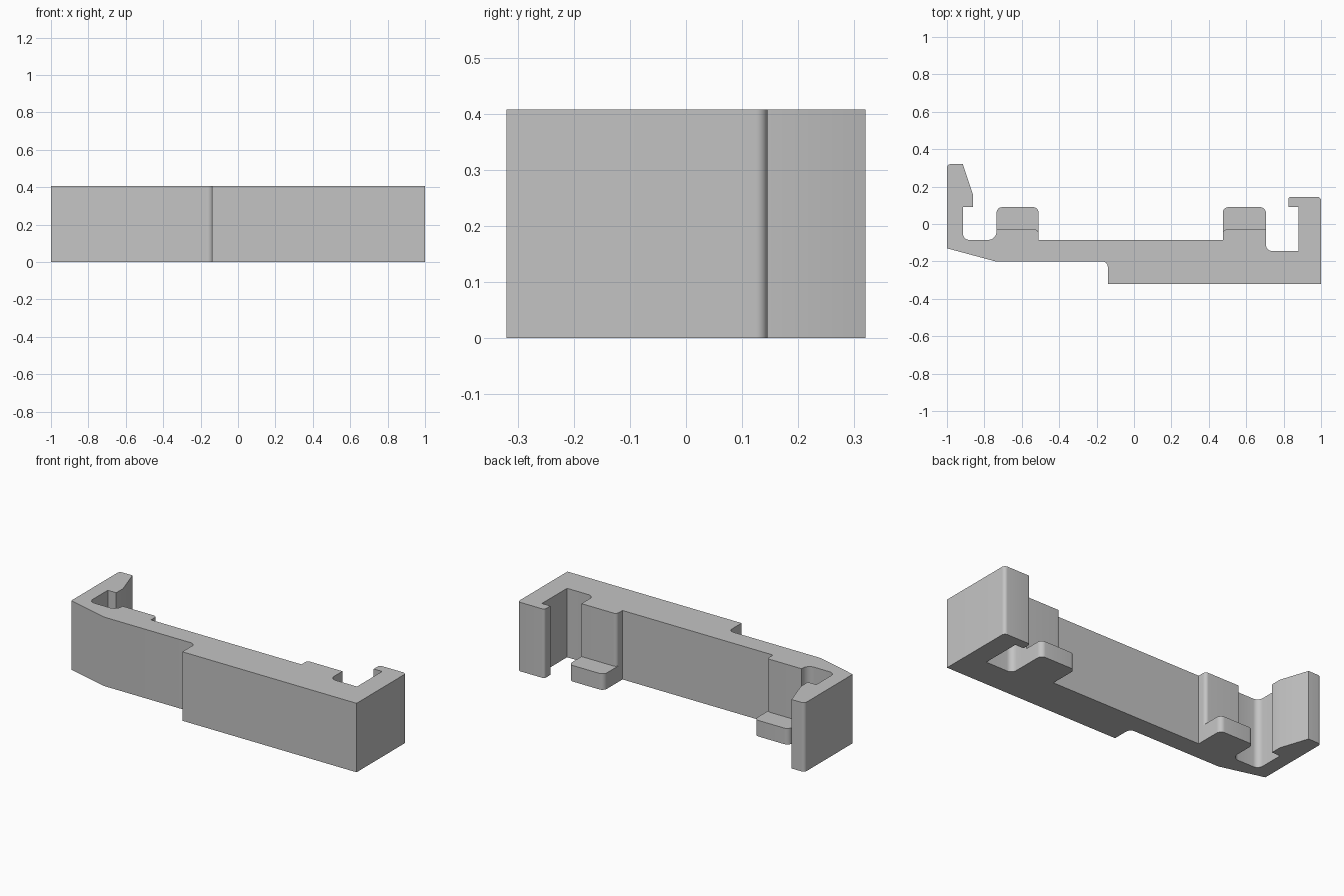
import bpy, bmesh, math
from mathutils import Vector

HEIGHT = 0.408
TAB_HEIGHT = 0.095

cube = bpy.data.objects.get("Cube")
if cube:
    bpy.data.objects.remove(cube, do_unlink=True)

grey = bpy.data.materials.new("plain grey")
grey.use_nodes = True
colour = (0.55, 0.55, 0.55, 1)
grey.diffuse_color = colour
grey.node_tree.nodes["Principled BSDF"].inputs["Base Color"].default_value = colour


def rounded(corners, steps=8):
    """Outline from (x, y, radius) corners with tangent arcs at the corners."""
    outline = []
    for i, (x, y, r) in enumerate(corners):
        p = Vector((x, y))
        if not r:
            outline.append(p)
            continue
        a = (Vector(corners[i - 1][:2]) - p).normalized()
        b = (Vector(corners[(i + 1) % len(corners)][:2]) - p).normalized()
        half = a.angle(b) / 2
        centre = p + (a + b).normalized() * r / math.sin(half)
        start = p + a * r / math.tan(half) - centre
        end = p + b * r / math.tan(half) - centre
        sweep = start.angle(end)
        for k in range(steps + 1):
            t = k / steps
            arc = start * math.sin((1 - t) * sweep) + end * math.sin(t * sweep)
            outline.append(centre + arc / math.sin(sweep))
    return outline


def extrude(name, corners, height):
    bm = bmesh.new()
    base = bm.faces.new([bm.verts.new((p.x, p.y, 0)) for p in rounded(corners)])
    top = bmesh.ops.extrude_face_region(bm, geom=[base], use_keep_orig=True)["geom"]
    bmesh.ops.translate(bm, vec=(0, 0, height),
                        verts=[v for v in top if isinstance(v, bmesh.types.BMVert)])
    bmesh.ops.recalc_face_normals(bm, faces=bm.faces)
    mesh = bpy.data.meshes.new(name)
    bm.to_mesh(mesh)
    bm.free()
    mesh.materials.append(grey)
    obj = bpy.data.objects.new(name, mesh)
    bpy.context.collection.objects.link(obj)
    return obj


# Full-height bracket: front rail, hooked arm at each end, two raised pads
bracket = extrude("bracket_body", [
    # front
    (-1, -0.13, 0), (-0.74, -0.2, 0), (-0.14, -0.2, 0.03), (-0.14, -0.32, 0),
    # left arm with hook
    (1, -0.32, 0), (1, 0.145, 0.02), (0.825, 0.145, 0.015), (0.825, 0.09, 0),
    (0.88, 0.09, 0), (0.88, -0.145, 0), (0.705, -0.145, 0.035),
    # pads and straight back between them
    (0.705, -0.03, 0), (0.475, -0.03, 0.02), (0.475, -0.085, 0),
    (-0.51, -0.085, 0), (-0.51, -0.03, 0.02), (-0.735, -0.03, 0),
    # right arm with tapered catch
    (-0.735, -0.085, 0.045), (-0.915, -0.085, 0.035), (-0.915, 0.09, 0),
    (-0.86, 0.09, 0), (-0.86, 0.155, 0), (-0.915, 0.32, 0), (-1, 0.32, 0.02),
], HEIGHT)

# Low tabs that project from the foot of each pad, merged into the bracket
bpy.context.view_layer.objects.active = bracket
for name, x0, x1 in (("right_tab", -0.735, -0.51), ("left_tab", 0.475, 0.705)):
    tab = extrude(name, [(x0, -0.06, 0), (x1, -0.06, 0),
                         (x1, 0.09, 0.03), (x0, 0.09, 0.03)], TAB_HEIGHT)
    union = bracket.modifiers.new(name, "BOOLEAN")
    union.operation = "UNION"
    union.solver = "EXACT"
    union.object = tab
    bpy.ops.object.modifier_apply(modifier=union.name)
    bpy.data.objects.remove(tab, do_unlink=True)

bracket.select_set(True)
bpy.ops.object.shade_smooth_by_angle(angle=math.radians(20))
